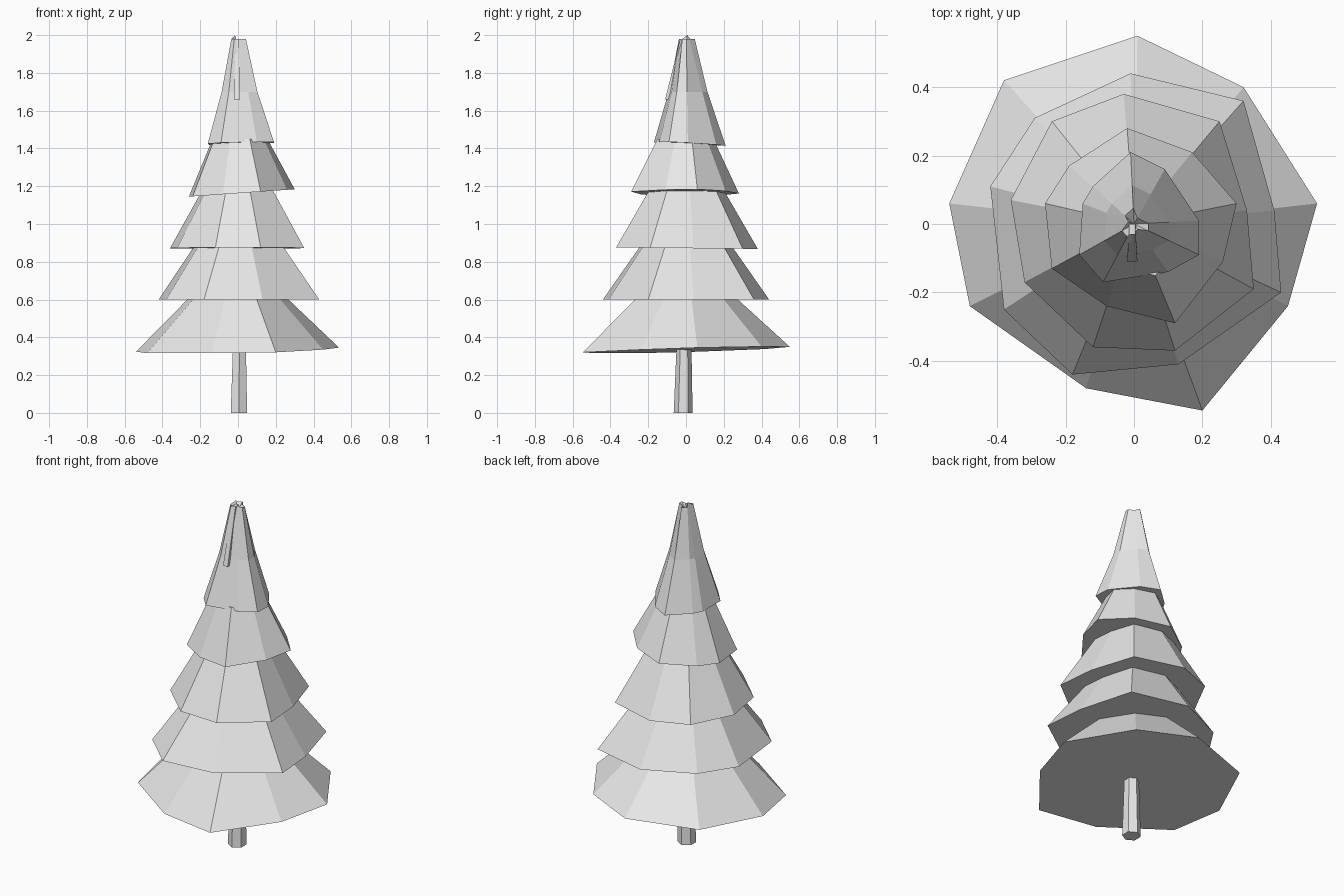
import bpy
import bmesh
from math import cos, sin, radians
from mathutils import Vector

cube = bpy.data.objects.get("Cube")
if cube:
    bpy.data.objects.remove(cube, do_unlink=True)

# One pale grey for the whole tree
grey = bpy.data.materials.new("pale_grey")
grey.use_nodes = True
colour = (0.8, 0.8, 0.8, 1.0)
grey.diffuse_color = colour
grey.node_tree.nodes["Principled BSDF"].inputs["Base Color"].default_value = colour


def loft(name, rings, sink=None):
    """Join rings of points into a closed flat-shaded solid.
    With sink, the top closes on that point instead of a flat cap."""
    bm = bmesh.new()
    loops = [[bm.verts.new(p) for p in ring] for ring in rings]
    count = len(loops[0])
    for low, high in zip(loops, loops[1:]):
        for i in range(count):
            j = (i + 1) % count
            bm.faces.new((low[i], low[j], high[j], high[i]))
    bm.faces.new(loops[0])
    if sink:
        tip = bm.verts.new(sink)
        for i in range(count):
            bm.faces.new((loops[-1][i], loops[-1][(i + 1) % count], tip))
    else:
        bm.faces.new(loops[-1])
    bmesh.ops.recalc_face_normals(bm, faces=bm.faces[:])
    mesh = bpy.data.meshes.new(name)
    bm.to_mesh(mesh)
    bm.free()
    mesh.materials.append(grey)
    obj = bpy.data.objects.new(name, mesh)
    bpy.context.collection.objects.link(obj)
    return obj


def rim(outline, height, tilt_x=0.0, tilt_y=0.0):
    """Tilted hem of a tier, from an outline in hundredths of a unit."""
    points = [(x / 100, y / 100) for x, y in outline]
    return [Vector((x, y, height + tilt_x * x + tilt_y * y)) for x, y in points]


def shrink(ring, scale, height):
    return [Vector((p.x * scale, p.y * scale, height)) for p in ring]


def circle(centre, radius, height, sides):
    turns = [radians(90 + 360 * i / sides) for i in range(sides)]
    return [Vector((centre[0] + radius * cos(a), centre[1] + radius * sin(a), height))
            for a in turns]


# Trunk: tapered hexagonal post
loft("trunk", [circle((0.005, -0.015), 0.05, 0, 6),
               circle((0.008, -0.01), 0.038, 0.4, 6)])

# Branch tiers: uneven nine-sided skirts, each tucked under the next
lowest = rim([(1, 55), (32, 40), (53.5, 6), (45, -24), (20, -54.5),
              (-14, -48), (-48, -24), (-54, 6), (-38, 42)], 0.333, 0.02, 0.03)
lower = rim([(-1, 44), (32, 36), (41, 4), (43, -20), (13, -41),
             (-18, -44), (-38, -25), (-42, 11), (-29, 31)], 0.6)
middle = rim([(-3, 38), (25, 30), (33, 4), (35, -19), (12, -37),
              (-12, -36), (-32, -17), (-36, 7), (-24, 30)], 0.872, 0, -0.01)
upper = rim([(-2, 28), (17, 21), (30, 6), (26, -11), (12, -29),
             (-8, -24), (-24, -13), (-26, 6), (-19, 17)], 1.163, 0.07)
top = rim([(-1, 21), (9, 16), (19, 1), (19, -9), (10, -14),
           (-9, -17), (-16, -9), (-15, 6), (-12, 11)], 1.425, 0.03, -0.05)

loft("lowest_branches", [lowest, shrink(lowest, 0.46, 0.62)])
loft("lower_branches", [lower, shrink(lower, 0.54, 0.89)])
loft("middle_branches", [middle, shrink(middle, 0.51, 1.19)])
loft("upper_branches", [upper, shrink(upper, 0.52, 1.45)])

# Spire: slightly hollow sides and a ragged, sunken tip
tip_ring = shrink(top, 0.22, 1.98)
for i, p in enumerate(tip_ring):
    if i % 3 == 1:
        p.x, p.y = p.x * 0.5, p.y * 0.5
    if i == 7:
        p.z = 2.0
loft("spire", [top, shrink(top, 0.54, 1.7), tip_ring], sink=(0, 0, 1.95))

# Narrow ridge down the front of the spire
loft("front_ridge", [
    [Vector((x, y, 1.66)) for x, y in ((-0.02, -0.11), (0.01, -0.11), (0.01, -0.04), (-0.02, -0.04))],
    [Vector((x, y, 1.98)) for x, y in ((-0.015, -0.03), (0.005, -0.03), (0.005, 0), (-0.015, 0))],
])
